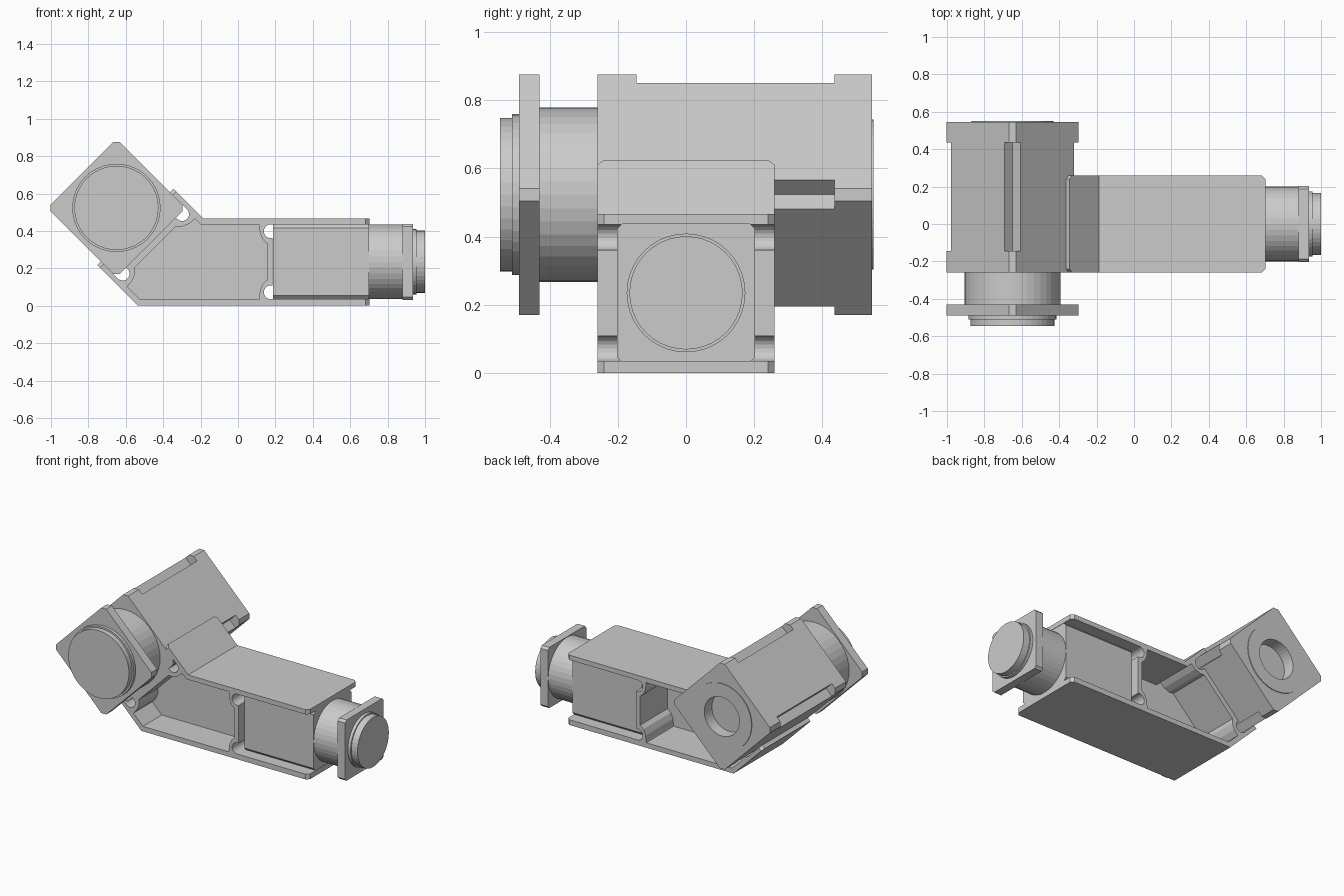
import bpy, bmesh
from math import sin, cos, pi, sqrt, radians
from mathutils import Matrix, Vector

if "Cube" in bpy.data.objects:
    bpy.data.objects.remove(bpy.data.objects["Cube"])


def prism(name, pts, a, b, frame, tips=None):
    """Extrude a 2D profile from a to b along the frame's local z."""
    bm = bmesh.new()
    low = [bm.verts.new((p[0], p[1], a)) for p in pts]
    face = bm.faces.new(low)
    ext = bmesh.ops.extrude_face_region(bm, geom=[face])
    top = [v for v in ext["geom"] if isinstance(v, bmesh.types.BMVert)]
    bmesh.ops.translate(bm, verts=top, vec=(0, 0, b - a))
    if tips:
        # clip the free corners of the mounting plates
        def near(v, t):
            return abs(v.co.x - t[0]) < 1e-4 and abs(v.co.y - t[1]) < 1e-4
        edges = [e for e in bm.edges for s, t in tips
                 if abs(e.verts[0].co.z - e.verts[1].co.z) < 1e-5
                 and any(near(v, s) for v in e.verts)
                 and any(near(v, t) for v in e.verts)]
        bmesh.ops.bevel(bm, geom=edges, offset=0.02, segments=1,
                        affect='EDGES', profile=0.5)
    bmesh.ops.recalc_face_normals(bm, faces=bm.faces)
    me = bpy.data.meshes.new(name)
    bm.to_mesh(me)
    bm.free()
    ob = bpy.data.objects.new(name, me)
    ob.matrix_world = frame
    bpy.context.collection.objects.link(ob)
    return ob


def circle(r, n=40):
    return [(r * cos(2 * pi * i / n), r * sin(2 * pi * i / n)) for i in range(n)]


def square(h, c):
    """Square of half side h with corners clipped by c."""
    return [(h, -h + c), (h, h - c), (h - c, h), (-h + c, h),
            (-h, h - c), (-h, -h + c), (-h + c, -h), (h - c, -h)]


def notched(h, n):
    """Square with a square step cut out of every corner."""
    k = h - n
    return [(h, -k), (h, k), (k, k), (k, h), (-k, h), (-k, k),
            (-h, k), (-h, -k), (-k, -k), (-k, -h), (k, -h), (k, -k)]


def cut(ob, cutter):
    m = ob.modifiers.new("cut", 'BOOLEAN')
    m.operation, m.solver, m.object = 'DIFFERENCE', 'EXACT', cutter
    cutter.hide_render = True
    cutter.hide_viewport = True
    cutter.display_type = 'WIRE'


def stack(prefix, frame, layers):
    return {n: prism(prefix + "_" + n, p, a, b, frame) for n, p, a, b in layers}


s = sqrt(0.5)
shoulder = Vector((-0.65, 0.523))
elbow = Vector((0.445, 0.235))

# Large tilted motor, output shaft toward the front
big = Matrix(((s, s, 0, -0.65), (0, 0, -1, 0), (-s, s, 0, 0.523), (0, 0, 0, 1)))
big = Matrix(((s, -s, 0, -0.65), (0, 0, -1, 0), (s, s, 0, 0.523), (0, 0, 0, 1)))
H = 0.262
parts = stack("large_motor", big, [
    ("rear_cap", square(H, 0.026), -0.545, -0.435),
    ("body", notched(H, 0.06), -0.435, 0.145),
    ("front_cap", square(H, 0.026), 0.145, 0.26),
    ("shaft", circle(0.256), 0.26, 0.43),
    ("flange", square(H, 0.026), 0.43, 0.49),
    ("hub", circle(0.236), 0.49, 0.51),
    ("hub_face", circle(0.225), 0.51, 0.545),
    ("rear_disc", circle(0.22), -0.55, -0.545)])
bore = prism("rear_bore_cutter", circle(0.13), -0.6, -0.47, big)
cut(parts["rear_cap"], bore)
cut(parts["rear_disc"], bore)

# Small motor, output shaft along +x
small = Matrix(((0, 0, 1, 0), (1, 0, 0, 0), (0, 1, 0, 0.235), (0, 0, 0, 1)))
stack("small_motor", small, [
    ("body", square(0.2, 0.02), 0.187, 0.70),
    ("shaft", circle(0.2), 0.70, 0.88),
    ("flange", square(0.203, 0.015), 0.88, 0.935),
    ("hub", circle(0.174), 0.935, 0.955),
    ("hub_face", circle(0.166), 0.955, 1.0)])


def place(c, d, pts):
    """Points given as (along d, across d) about centre c."""
    n = Vector((-d.y, d.x))
    return [tuple(c + d * u + n * v) for u, v in pts]


def mirrored(pts):
    """Add the copy across the local axis, keeping loop order."""
    return pts + [(u, -v) for u, v in reversed(pts)]


def pocket(face, half, tip, r=0.037):
    """Half of a motor seat: lip, screw channel and seat face."""
    cv = half - r
    arc = [(face + 0.01 + r * sin(pi * i / 10), cv + r * cos(pi * i / 10))
           for i in range(11)]
    return [(tip, half)] + arc + [(face, cv - r)]


def bump(wall, half):
    """Half of the cavity wall running around a screw channel."""
    return [(wall + 0.043, half - 0.004), (wall + 0.04, half - 0.045),
            (wall + 0.024, half - 0.083), (wall, half - 0.104)]


dl, dr = Vector((s, -s)), Vector((-1, 0))
seat_l = place(shoulder, dl, mirrored(pocket(H, H, 0.144)))
seat_r = place(elbow, dr, mirrored(pocket(0.26, 0.2, -0.257)))
out_top, out_bot = place(shoulder, dl, [(0.144, 0.288), (0.144, -0.288)])
low_r, top_r = (0.702, 0.0), (0.702, 0.467)
# seat_l runs top to bottom, seat_r runs bottom to top
outline = ([out_top] + seat_l + [out_bot, (-0.534, 0.0), low_r]
           + seat_r + [top_r, (-0.187, 0.467)])
upright = Matrix.Rotation(radians(90), 4, 'X')
tips = [(out_top, seat_l[0]), (out_bot, seat_l[-1]),
        (low_r, seat_r[0]), (top_r, seat_r[-1])]

# Angled bracket joining both motors, hollowed on both sides of a thin web
bracket = prism("angled_bracket", outline, -0.26, 0.26, upright, tips)
wall_l = place(shoulder, dl, mirrored(bump(0.295, 0.26)))
wall_r = place(elbow, dr, mirrored(bump(0.288, 0.2)))
cavity = (wall_l + [(-0.522, 0.033)]
          + [(0.112, 0.033)] + wall_r + [(0.112, 0.435), (-0.2, 0.435)])
for name, a, b in (("front_cavity_cutter", 0.06, 0.3),
                   ("rear_cavity_cutter", -0.3, 0.03)):
    cut(bracket, prism(name, cavity, a, b, upright))
